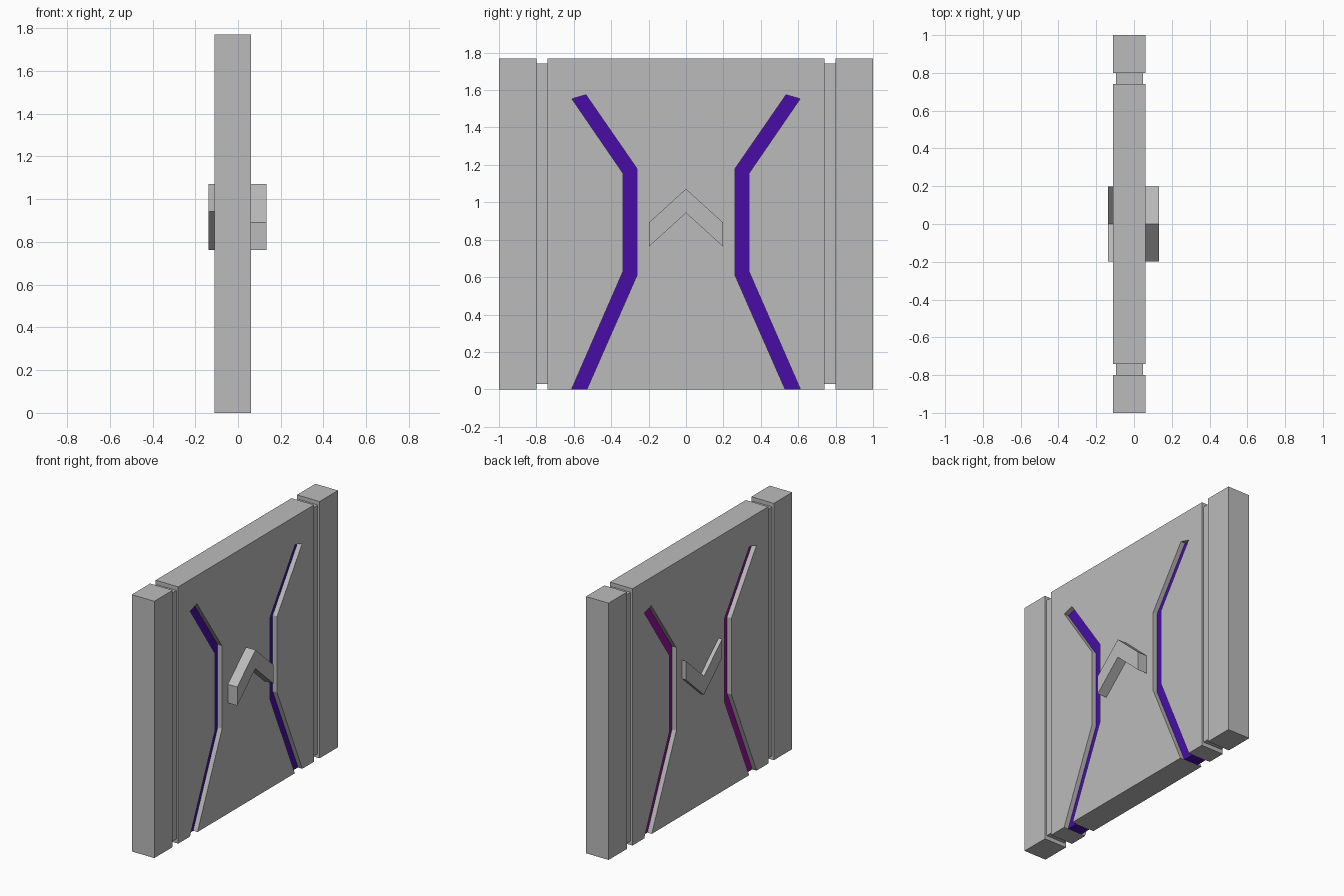
import bpy
import bmesh

cube = bpy.data.objects.get("Cube")
if cube:
    bpy.data.objects.remove(cube, do_unlink=True)


def material(name, color):
    mat = bpy.data.materials.new(name)
    mat.use_nodes = True
    mat.diffuse_color = (*color, 1)
    mat.node_tree.nodes["Principled BSDF"].inputs["Base Color"].default_value = (*color, 1)
    return mat


grey = material("grey stone", (0.5, 0.5, 0.5))
violet = material("violet inlay", (0.065, 0.004, 0.38))
magenta = material("magenta inlay", (0.3, 0.005, 0.33))


def extrude(name, outline, x0, x1, mat):
    """Extrude a (y, z) outline from x0 to x1."""
    bm = bmesh.new()
    face = bm.faces.new([bm.verts.new((x0, y, z)) for y, z in outline])
    result = bmesh.ops.extrude_face_region(bm, geom=[face])
    moved = [v for v in result["geom"] if isinstance(v, bmesh.types.BMVert)]
    bmesh.ops.translate(bm, verts=moved, vec=(x1 - x0, 0, 0))
    bmesh.ops.recalc_face_normals(bm, faces=bm.faces)
    mesh = bpy.data.meshes.new(name)
    bm.to_mesh(mesh)
    bm.free()
    mesh.materials.append(mat)
    obj = bpy.data.objects.new(name, mesh)
    bpy.context.collection.objects.link(obj)
    return obj


def rect(y0, y1, z0, z1):
    return [(y0, z0), (y1, z0), (y1, z1), (y0, z1)]


def mirror(points, side):
    return [(side * y, z) for y, z in points]


BACK, FRONT, TOP = -0.11, 0.062, 1.77
SLOT = 0.033

# Slot edges, from the base upward
inner = [(0.53, 0), (0.262, 0.61), (0.262, 1.18), (0.535, 1.575)]
outer = [(0.612, 0), (0.337, 0.63), (0.337, 1.155), (0.61, 1.553)]
slot = inner + outer[::-1]

# Main panel with two slots that open at the base
half = slot + [(0.74, 0), (0.74, TOP)]
extrude("main_panel", half + mirror(half, -1)[::-1], BACK, FRONT, grey)

for side, label in ((-1, "right"), (1, "left")):
    # Inlays sunk in the slots
    extrude(label + "_violet_inlay", mirror(slot, side), BACK + SLOT + 0.009, FRONT - SLOT, violet)
    extrude(label + "_magenta_inlay", mirror(slot, side), BACK + SLOT, BACK + SLOT + 0.009, magenta)
    # Edge pillar and the recessed strip that joins it to the panel
    extrude(label + "_pillar", mirror(rect(0.8, 1, 0, TOP), side), BACK, FRONT, grey)
    extrude(label + "_recessed_strip", mirror(rect(0.74, 0.8, 0.028, TOP - 0.028), side),
            BACK + 0.014, FRONT - 0.014, grey)

# Raised chevrons: pointing up on one face, down on the other
low, high, rise, span = 0.763, 1.072, 0.18, 0.198
up = [(-span, low), (0, low + rise), (span, low), (span, high - rise), (0, high), (-span, high - rise)]
down = [(y, low + high - z) for y, z in up]
extrude("upward_chevron", up, FRONT, 0.133, grey)
extrude("downward_chevron", down, -0.137, BACK, grey)
